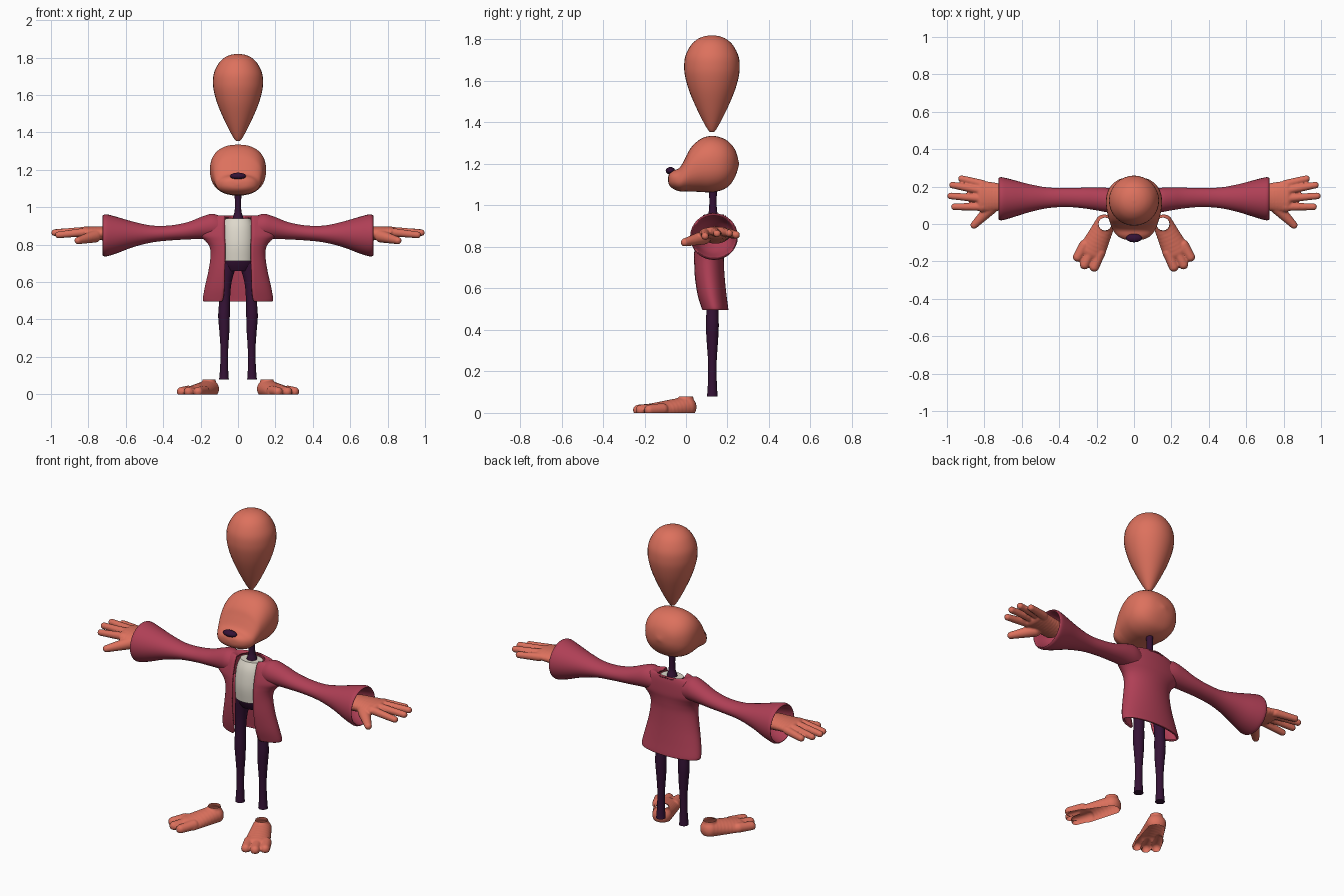
import bpy, bmesh, math
from mathutils import Vector, Matrix

if "Cube" in bpy.data.objects:
    bpy.data.objects.remove(bpy.data.objects["Cube"])


def material(name, rgb):
    m = bpy.data.materials.new(name)
    m.diffuse_color = (*rgb, 1)
    m.use_nodes = True
    m.node_tree.nodes["Principled BSDF"].inputs["Base Color"].default_value = m.diffuse_color
    return m


SKIN = material("coral_skin", (0.72, 0.165, 0.11))
COAT = material("berry_coat", (0.43, 0.05, 0.092))
SHIRT = material("off_white", (0.73, 0.69, 0.60))
DARK = material("dark_plum", (0.035, 0.006, 0.036))


def smooth(secs, k=4):
    """Catmull-Rom interpolation of section tuples."""
    out = []
    for i in range(len(secs) - 1):
        a, b = secs[max(i - 1, 0)], secs[i]
        c, d = secs[i + 1], secs[min(i + 2, len(secs) - 1)]
        for s in range(k):
            t = s / k
            out.append([0.5 * (2 * q + (r - p) * t + (2 * p - 5 * q + 4 * r - w) * t * t
                               + (3 * q - p - 3 * r + w) * t ** 3)
                        for p, q, r, w in zip(a, b, c, d)])
    return out + [list(secs[-1])]


def ring(c, u, v, n=32, power=1.0):
    """Superellipse ring around c with half-axis vectors u and v."""
    pts = []
    for i in range(n):
        a = 2 * math.pi * i / n
        x, y = math.cos(a), math.sin(a)
        x, y = (math.copysign(abs(q) ** power, q) for q in (x, y))
        pts.append(Vector(c) + Vector(u) * x + Vector(v) * y)
    return pts


def add_object(name, bm, mat, mirror=False):
    me = bpy.data.meshes.new(name)
    bm.to_mesh(me)
    bm.free()
    me.materials.append(mat)
    ob = bpy.data.objects.new(name, me)
    bpy.context.collection.objects.link(ob)
    if mirror:
        ob.modifiers.new("mirror", 'MIRROR')
    return ob


def loft(name, rings, mat, mirror=False, closed=True):
    bm = bmesh.new()
    vs = [[bm.verts.new(p) for p in r] for r in rings]
    n = len(vs[0])
    for a, b in zip(vs, vs[1:]):
        for j in range(n if closed else n - 1):
            k = (j + 1) % n
            bm.faces.new((a[j], a[k], b[k], b[j]))
    if closed:
        bm.faces.new(vs[0][::-1])
        bm.faces.new(vs[-1])
        bmesh.ops.recalc_face_normals(bm, faces=bm.faces)
    return add_object(name, bm, mat, mirror)


def upright(name, secs, mat, mirror=False):
    """Loft along z; sections are (z, x, y, half width, half depth)."""
    return loft(name, [ring((x, y, z), (w, 0, 0), (0, d, 0))
                       for z, x, y, w, d in smooth(secs)], mat, mirror)


def blob(bm, p0, p1, r0, r1, steps=9):
    """Chain of ellipsoids from p0 to p1, fused later by a remesh."""
    def vec(r):
        return Vector(r) if isinstance(r, tuple) else Vector((r, r, r))
    for i in range(steps):
        t = i / (steps - 1)
        r = vec(r0).lerp(vec(r1), t)
        m = Matrix.Translation(Vector(p0).lerp(Vector(p1), t)) @ Matrix.Diagonal((*r, 1))
        bmesh.ops.create_icosphere(bm, subdivisions=3, radius=1, matrix=m)


def fuse(name, bm, mat, voxel=0.005):
    """Remesh blobs into one skin and bake the result."""
    ob = add_object(name, bm, mat)
    rm = ob.modifiers.new("fuse", 'REMESH')
    rm.mode, rm.voxel_size = 'VOXEL', voxel
    sm = ob.modifiers.new("soften", 'SMOOTH')
    sm.factor, sm.iterations = 0.5, 4
    dg = bpy.context.evaluated_depsgraph_get()
    me = bpy.data.meshes.new_from_object(ob.evaluated_get(dg))
    ob.modifiers.clear()
    ob.data = me
    if not me.materials:
        me.materials.append(mat)
    ob.modifiers.new("mirror", 'MIRROR')
    return ob


# teardrop of hair above the head
upright("hair_tuft", [(z, 0, 0.125, r, r) for z, r in (
    (1.353, 0.004), (1.36, 0.016), (1.40, 0.040), (1.47, 0.075), (1.55, 0.109), (1.62, 0.129),
    (1.67, 0.134), (1.72, 0.128), (1.77, 0.103), (1.80, 0.072), (1.815, 0.038), (1.82, 0.003))], SKIN)

# head with muzzle: (y, top z, bottom z, half width)
head = [(-.087, 1.130, 1.120, .006), (-.081, 1.153, 1.098, .055), (-.062, 1.168, 1.080, .090),
        (-.03, 1.183, 1.068, .114), (0, 1.235, 1.067, .126), (.025, 1.28, 1.067, .134),
        (.07, 1.32, 1.065, .145), (.12, 1.335, 1.063, .15), (.17, 1.327, 1.073, .142),
        (.21, 1.303, 1.097, .118), (.24, 1.262, 1.145, .075), (.255, 1.205, 1.195, .006)]
loft("head", [ring((0, y, (t + b) / 2), (w, 0, 0), (0, 0, (t - b) / 2), 40, 0.86)
              for y, t, b, w in smooth(head)], SKIN)

# nose
bm = bmesh.new()
blob(bm, (0, -.075, 1.167), (0, -.075, 1.167), (.043, .023, .018), (.043, .023, .018), 2)
bmesh.ops.delete(bm, geom=bm.verts[len(bm.verts) // 2:] if bm.verts.ensure_lookup_table() is None else [],
                 context='VERTS')
add_object("nose", bm, DARK)

# neck, shirt, trousers
upright("neck", [(.91, 0, .13, .036, .034), (.95, 0, .13, .026, .026), (.98, 0, .13, .018, .019),
                 (1.04, 0, .13, .017, .018), (1.09, 0, .13, .022, .022)], DARK)
upright("shirt", [(.713, 0, .112, .084, .062), (.80, 0, .110, .086, .066),
                  (.89, 0, .118, .081, .060), (.94, 0, .128, .066, .047)], SHIRT)
upright("trouser_top", [(.66, 0, .12, .060, .036), (.69, 0, .118, .078, .050),
                        (.72, 0, .115, .081, .057), (.74, 0, .115, .078, .055)], DARK)
upright("leg", [(z, x, .127, r, r) for z, x, r in (
    (.08, .075, .026), (.10, .075, .024), (.16, .074, .021), (.25, .073, .021), (.34, .073, .027),
    (.42, .075, .031), (.50, .072, .029), (.60, .068, .034), (.70, .050, .045))], DARK, True)

# coat body, an open-fronted shell: (z, half width, y centre, half depth, opening half width)
body = [(.495, .184, .138, .066, .088), (.51, .188, .135, .068, .080), (.57, .178, .122, .073, .074),
        (.66, .158, .110, .076, .072), (.745, .146, .106, .076, .070), (.79, .153, .108, .076, .070),
        (.82, .174, .112, .075, .070), (.85, .205, .117, .074, .070), (.89, .205, .122, .069, .070),
        (.925, .185, .126, .063, .070), (.948, .150, .129, .056, .070), (.956, .110, .130, .053, .070),
        (.948, .076, .130, .052, .069)]
rows = []
for z, w, c, d, x0 in smooth(body):
    a0 = math.asin(min(x0 / w, 0.95))
    angles = [a0 + (2 * math.pi - 2 * a0) * i / 48 for i in range(49)]
    rows.append([(w * math.sin(a), c - d * math.cos(a), z) for a in angles])
coat = loft("coat_body", rows, COAT, closed=False)
sol = coat.modifiers.new("thickness", 'SOLIDIFY')
sol.thickness, sol.offset = 0.010, -1

# flared sleeves with hollow cuffs: (x, y, z, half depth, half height)
sleeve = [(.09, .125, .890, .055, .060), (.14, .128, .898, .065, .067), (.20, .134, .889, .061, .058),
          (.27, .139, .874, .055, .046), (.36, .142, .863, .051, .040), (.46, .140, .857, .055, .045),
          (.56, .138, .855, .075, .068), (.65, .136, .851, .101, .098), (.70, .135, .850, .114, .112),
          (.718, .135, .849, .114, .110), (.723, .135, .849, .108, .104), (.71, .135, .849, .101, .098),
          (.65, .137, .852, .084, .078), (.60, .140, .855, .050, .040)]
loft("sleeve", [ring((x, y, z), (0, a, 0), (0, 0, b)) for x, y, z, a, b in smooth(sleeve)],
     COAT, True)

# hands: palm, four fingers, thumb
bm = bmesh.new()
blob(bm, (.68, .142, .857), (.815, .148, .868), (.03, .070, .042), (.03, .086, .030))
for base, tip in (((.81, .213, .864), (.922, .242, .858)), ((.81, .178, .872), (.970, .208, .866)),
                  ((.81, .136, .874), (.980, .150, .864)), ((.81, .092, .868), (.960, .092, .852))):
    blob(bm, base, tip, .023, .0185, 14)
blob(bm, (.765, .085, .845), (.855, -.006, .822), .034, .020, 12)
fuse("hand", bm, SKIN)

# feet: open-soled shells with an ankle hole, turned outward
bm = bmesh.new()
blob(bm, (0, .003, .028), (0, -.16, .008), (.054, .047, .052), (.073, .05, .042))
blob(bm, (0, 0, .04), (0, 0, .092), .040, .033, 5)
for x, y in ((-.047, -.232), (.005, -.243), (.056, -.222)):
    blob(bm, (x * 0.9, -.15, .018), (x, y, .014), .029, .026)
bmesh.ops.transform(bm, verts=bm.verts, space=Matrix(),
                    matrix=Matrix.Translation((.155, 0, 0)) @ Matrix.Rotation(math.radians(25.5), 4, 'Z'))
foot = fuse("foot", bm, SKIN)
bm = bmesh.new()
bm.from_mesh(foot.data)
for z, up in ((0, -1), (.08, 1)):
    bmesh.ops.bisect_plane(bm, geom=bm.verts[:] + bm.edges[:] + bm.faces[:], plane_co=(0, 0, z),
                           plane_no=(0, 0, up), clear_outer=True)
bm.to_mesh(foot.data)
bm.free()

# smooth shading everywhere
for ob in bpy.context.collection.objects:
    ob.select_set(True)
    bpy.context.view_layer.objects.active = ob
bpy.ops.object.shade_smooth_by_angle(angle=math.radians(50))
